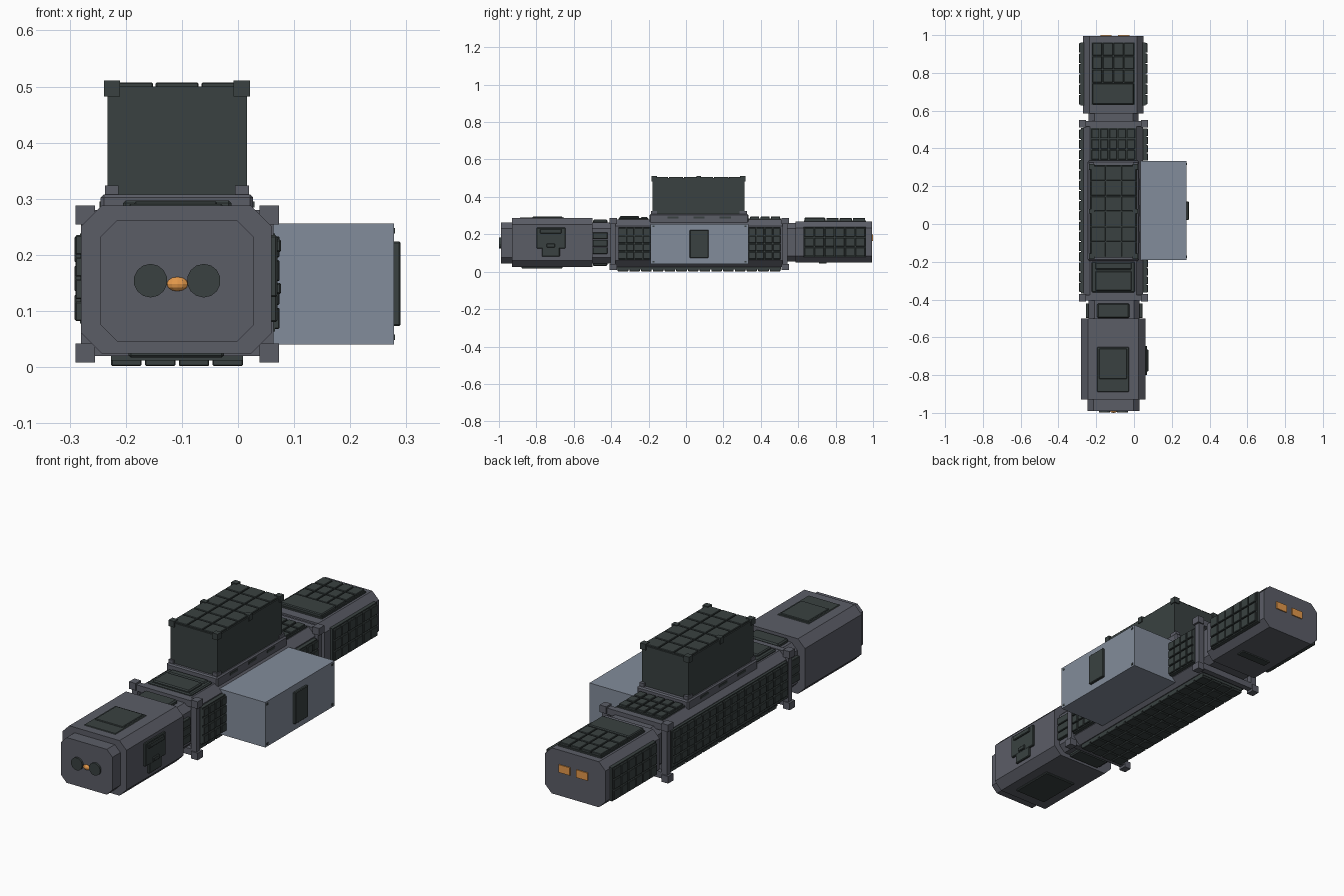
import bpy, bmesh

if "Cube" in bpy.data.objects:
    bpy.data.objects.remove(bpy.data.objects["Cube"])

CX = -0.11  # hull axis


def material(name, rgb):
    m = bpy.data.materials.new(name)
    m.diffuse_color = (*rgb, 1)
    m.use_nodes = True
    m.node_tree.nodes["Principled BSDF"].inputs["Base Color"].default_value = m.diffuse_color
    return m


HULL = material("hull_grey", (0.105, 0.110, 0.134))
DARK = material("panel_dark", (0.041, 0.053, 0.052))
PALE = material("module_blue_grey", (0.225, 0.262, 0.325))
AMBER = material("amber_light", (0.78, 0.32, 0.07))


def finish(name, bm, mat, bevel=0):
    bmesh.ops.recalc_face_normals(bm, faces=bm.faces)
    me = bpy.data.meshes.new(name)
    bm.to_mesh(me)
    bm.free()
    me.materials.append(mat)
    ob = bpy.data.objects.new(name, me)
    bpy.context.collection.objects.link(ob)
    if bevel:
        mod = ob.modifiers.new("edge_chamfer", "BEVEL")
        mod.width, mod.segments = bevel, 1
    return ob


def boxes(name, blocks, mat, bevel=0):
    """Each block is ((x0, x1), (y0, y1), (z0, z1))."""
    bm = bmesh.new()
    for blk in blocks:
        for v in bmesh.ops.create_cube(bm, size=1)["verts"]:
            v.co = [(a + b) / 2 + c * (b - a) for (a, b), c in zip(blk, v.co)]
    return finish(name, bm, mat, bevel)


def octagon_prism(name, x, y, z, cut, mat):
    (x0, x1), (z0, z1) = x, z
    ring = [(x0 + cut, z0), (x1 - cut, z0), (x1, z0 + cut), (x1, z1 - cut),
            (x1 - cut, z1), (x0 + cut, z1), (x0, z1 - cut), (x0, z0 + cut)]
    bm = bmesh.new()
    face = bm.faces.new([bm.verts.new((px, y[0], pz)) for px, pz in ring])
    ext = bmesh.ops.extrude_face_region(bm, geom=[face])["geom"]
    bmesh.ops.translate(bm, vec=(0, y[1] - y[0], 0),
                        verts=[g for g in ext if isinstance(g, bmesh.types.BMVert)])
    return finish(name, bm, mat)


def tiles(name, block, counts, gap=0.004, bevel=0.002, mat=DARK):
    """Split a block into a grid of armour tiles."""
    def cuts(r, n):
        if n == 1:
            return [r]
        s = (r[1] - r[0] + gap) / n
        return [(r[0] + i * s, r[0] + (i + 1) * s - gap) for i in range(n)]
    X, Y, Z = (cuts(r, n) for r, n in zip(block, counts))
    return boxes(name, [(a, b, c) for a in X for b in Y for c in Z], mat, bevel)


# Hull sections from nose to tail
octagon_prism("nose_cap", (-0.245, 0.028), (-0.99, -0.92), (0.045, 0.262), 0.03, HULL)
octagon_prism("nose_hull", (-0.28, 0.06), (-0.93, -0.5), (0.024, 0.288), 0.037, HULL)
octagon_prism("neck", (-0.24, 0.03), (-0.51, -0.37), (0.045, 0.262), 0.03, HULL)
octagon_prism("mid_hull", (-0.268, 0.048), (-0.38, 0.52), (0.025, 0.278), 0.035, HULL)
octagon_prism("rear_neck", (-0.24, 0.025), (0.5, 0.62), (0.055, 0.26), 0.03, HULL)
octagon_prism("rear_hull", (-0.27, 0.05), (0.585, 0.995), (0.05, 0.268), 0.035, HULL)

# Docking frames with corner blocks
for tag, y0, y1 in (("front", -0.41, -0.37), ("rear", 0.51, 0.55)):
    blocks = []
    for x in ((-0.29, -0.255), (0.038, 0.073)):
        blocks += [(x, (y0, y1), z) for z in ((0.008, 0.042), (0.254, 0.288))]
    yb = (y0 + 0.006, y1 - 0.006)
    blocks += [((-0.28, -0.25), yb, (0.03, 0.27)), ((0.035, 0.063), yb, (0.03, 0.27)),
               ((-0.27, 0.05), yb, (0.02, 0.05)), ((-0.27, 0.05), yb, (0.25, 0.28))]
    boxes(tag + "_frame", blocks, HULL)

# Nose sensors and lamp
for tag, x in (("left", -0.156), ("right", -0.061)):
    bm = bmesh.new()
    bmesh.ops.create_cone(bm, cap_ends=True, segments=14, radius1=0.03, radius2=0.03, depth=0.012)
    for v in bm.verts:
        v.co = (x + v.co.x, -0.993 + v.co.z, 0.154 + v.co.y)
    finish(tag + "_sensor", bm, DARK)
bm = bmesh.new()
bmesh.ops.create_uvsphere(bm, u_segments=12, v_segments=6, radius=1)
for v in bm.verts:
    v.co = (-0.108 + v.co.x * 0.02, -0.988 + v.co.y * 0.012, 0.148 + v.co.z * 0.013)
finish("nose_lamp", bm, AMBER)

# Nose hatches
boxes("nose_top_hatch", [((-0.196, -0.026), (-0.89, -0.65), (0.28, 0.291))], DARK, 0.004)
boxes("nose_top_hatch_lid", [((-0.185, -0.037), (-0.82, -0.66), (0.285, 0.295))], DARK, 0.003)
boxes("nose_bottom_hatch", [((-0.195, -0.025), (-0.88, -0.66), (0.017, 0.03))], DARK, 0.004)
boxes("nose_side_hatch", [((0.05, 0.07), (-0.80, -0.645), (0.125, 0.235)),
                          ((0.05, 0.07), (-0.77, -0.675), (0.08, 0.13)),
                          ((0.05, 0.077), (-0.745, -0.70), (0.13, 0.15)),
                          ((0.05, 0.077), (-0.78, -0.665), (0.205, 0.228))], DARK, 0.003)

# Neck panels
tiles("neck_top_panel", ((-0.195, -0.025), (-0.498, -0.42), (0.25, 0.278)), (1, 1, 1), bevel=0.006)
tiles("neck_bottom_panel", ((-0.195, -0.025), (-0.498, -0.42), (0.03, 0.055)), (1, 1, 1), bevel=0.006)
tiles("neck_right_panel", ((0.02, 0.045), (-0.498, -0.42), (0.095, 0.21)), (1, 1, 3))
tiles("neck_left_panel", ((-0.255, -0.23), (-0.498, -0.42), (0.095, 0.21)), (1, 1, 3))

# Mid hull armour: front deck, rear deck, belly and flanks
boxes("front_deck_base", [((-0.225, 0.005), (-0.362, -0.2), (0.27, 0.287))], DARK, 0.005)
boxes("front_deck_step", [((-0.205, -0.012), (-0.355, -0.25), (0.28, 0.297)),
                          ((-0.205, -0.012), (-0.24, -0.205), (0.28, 0.293))], DARK, 0.005)
boxes("rear_deck_base", [((-0.23, 0.01), (0.335, 0.508), (0.27, 0.284))], DARK)
tiles("rear_deck_tiles", ((-0.225, 0.005), (0.342, 0.503), (0.28, 0.294)), (5, 3, 1), 0.007)
boxes("belly_base", [((-0.226, 0.009), (-0.368, 0.508), (0.012, 0.03))], DARK)
tiles("belly_tiles", ((-0.226, 0.009), (-0.365, 0.505), (0.002, 0.015)), (4, 14, 1), 0.006)
boxes("left_flank_base", [((-0.28, -0.26), (-0.368, 0.508), (0.065, 0.24))], DARK)
tiles("left_flank_tiles", ((-0.29, -0.275), (-0.36, 0.5), (0.082, 0.235)), (1, 16, 4), 0.005)
for tag, y in (("front", (-0.362, -0.19)), ("rear", (0.335, 0.505))):
    boxes(tag + "_right_flank_base", [((0.04, 0.066), y, (0.063, 0.238))], DARK)
    tiles(tag + "_right_flank_tiles", ((0.06, 0.074), y, (0.068, 0.233)), (1, 4, 4), 0.005)

# Rear hull armour
boxes("rear_top_base", [((-0.224, 0.004), (0.63, 0.962), (0.26, 0.275))], DARK)
tiles("rear_top_tiles", ((-0.22, 0.0), (0.75, 0.958), (0.27, 0.286)), (4, 3, 1), 0.005)
boxes("rear_top_plate", [((-0.22, 0.0), (0.633, 0.745), (0.27, 0.289))], DARK, 0.004)
for tag, base, skin in (("left", (-0.282, -0.265), (-0.291, -0.278)),
                        ("right", (0.045, 0.062), (0.058, 0.071))):
    boxes("rear_%s_base" % tag, [(base, (0.628, 0.962), (0.078, 0.238))], DARK)
    tiles("rear_%s_tiles" % tag, (skin, (0.633, 0.957), (0.083, 0.233)), (1, 6, 3), 0.005)
boxes("rear_bottom_vent", [((-0.19, -0.03), (0.71, 0.75), (0.044, 0.055))], DARK)

# Tail lights
boxes("tail_lights", [((a, a + 0.06), (0.99, 1.0), (0.163, 0.2)) for a in (-0.178, -0.084)], AMBER)

# Cargo cradle with feet and latch slots
boxes("cargo_cradle", [((-0.245, 0.027), (-0.195, 0.335), (0.255, 0.308))], HULL, 0.006)
boxes("cradle_feet", [(x, y, (0.3, 0.324)) for x in ((-0.237, -0.213), (-0.005, 0.02))
                      for y in ((-0.186, -0.155), (0.285, 0.325))], HULL)
boxes("cradle_slots", [(x, (y, y + 0.06), (0.284, 0.295)) for x in ((-0.247, -0.24), (0.02, 0.029))
                       for y in (-0.1, 0.04, 0.18)], DARK)

# Cargo container with tiled roof and corner castings
boxes("cargo_container", [((-0.233, 0.016), (-0.178, 0.312), (0.306, 0.5))], DARK)
tiles("container_roof", ((-0.228, 0.011), (-0.173, 0.307), (0.495, 0.507)), (3, 6, 1), 0.005)
boxes("container_corners", [(x, y, (0.482, 0.511)) for x in ((-0.239, -0.21), (-0.008, 0.021))
                            for y in ((-0.184, -0.155), (0.055, 0.08), (0.289, 0.318))], DARK)

# Side module with door and corner sockets
boxes("side_module", [((0.03, 0.278), (-0.19, 0.334), (0.04, 0.256))], PALE)
boxes("module_door", [((0.27, 0.29), (0.02, 0.12), (0.073, 0.224))], DARK, 0.003)
boxes("module_sockets", [((0.275, 0.28), (y, y + 0.012), (z, z + 0.01))
                         for y in (-0.18, 0.312) for z in (0.048, 0.238)], DARK)
